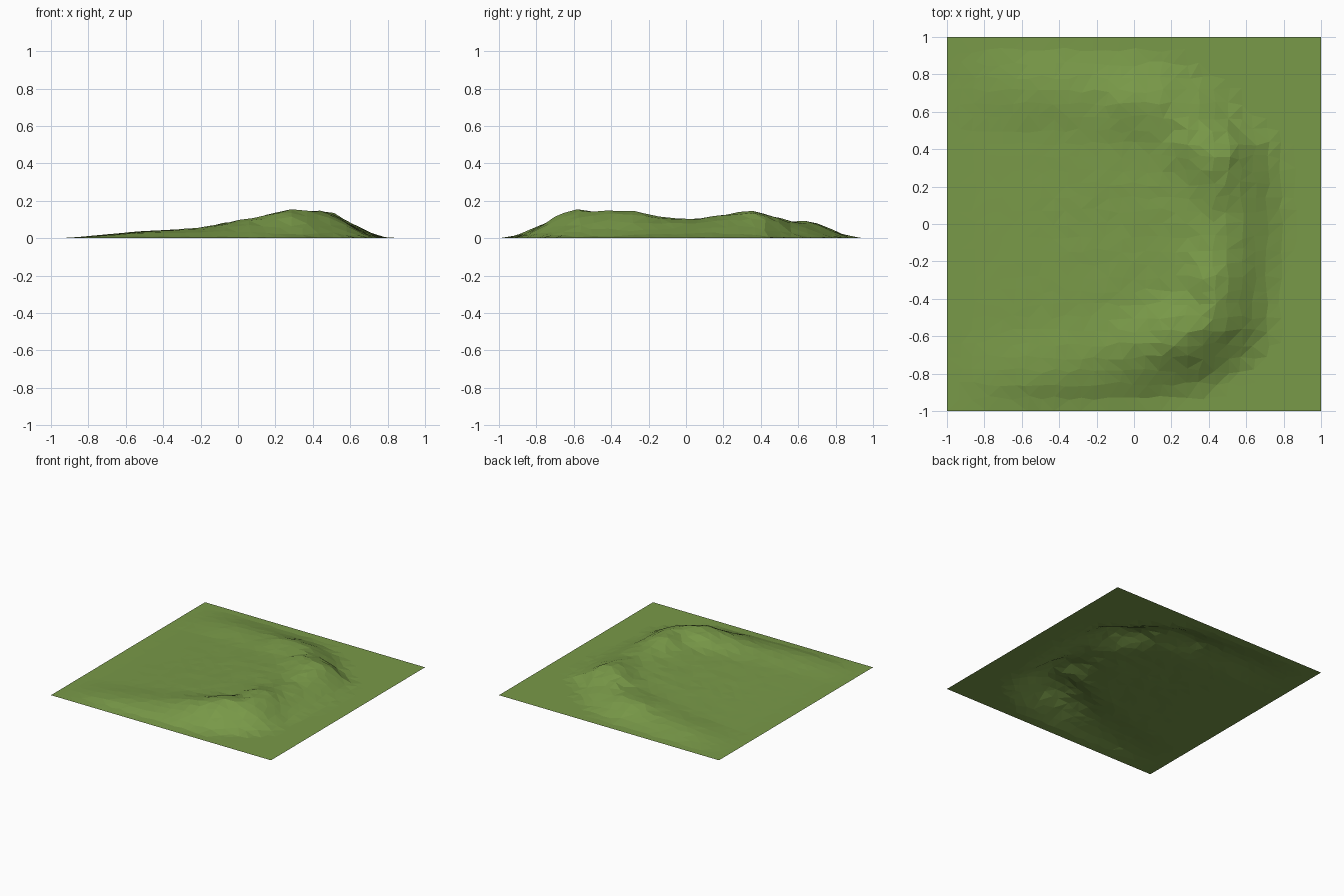
import bpy, bmesh, random
from mathutils import Vector

if "Cube" in bpy.data.objects:
    bpy.data.objects.remove(bpy.data.objects["Cube"])

random.seed(4)

# Crest of the horseshoe-shaped ridge: x, y, height
CREST = [(-0.88, -0.80, 0.004), (-0.50, -0.77, 0.035), (-0.20, -0.70, 0.056),
         (0.05, -0.65, 0.099), (0.27, -0.58, 0.158), (0.42, -0.48, 0.143),
         (0.42, -0.31, 0.148), (0.46, -0.14, 0.112), (0.48, 0.05, 0.102),
         (0.47, 0.23, 0.125), (0.44, 0.35, 0.149), (0.36, 0.42, 0.130),
         (0.29, 0.53, 0.092), (0.12, 0.62, 0.092), (0.00, 0.64, 0.090),
         (-0.20, 0.67, 0.055), (-0.50, 0.70, 0.040), (-0.88, 0.73, 0.004)]
INNER, OUTER, NORTH = 0.25, 0.35, 0.29


def blend(u):
    u = max(0.0, 1.0 - u)
    return u * u * (3 - 2 * u)


def height(x, y):
    """Gentle ramp inside the horseshoe, ridge slopes around it."""
    p = Vector((x, y))
    hits = []
    for a, b in zip(CREST, CREST[1:]):
        pa, pb = Vector(a[:2]), Vector(b[:2])
        d = pb - pa
        t = max(0.0, min(1.0, (p - pa).dot(d) / d.length_squared))
        dist = (p - pa - d * t).length
        side = d.x * (y - pa.y) - d.y * (x - pa.x)
        hits.append((dist, side > 0, a[2] + (b[2] - a[2]) * t))
    inside = min(hits)[1]
    floor, width = 0.0, NORTH if y > 0.5 else OUTER
    if inside:
        floor = 0.1 * max(0.0, (x + 0.88) / 1.36) ** 1.2
        width = INNER
    z = max(floor + (c - floor) * blend(dist / width) for dist, _, c in hits)
    # fade to the flat border
    edge = 1.0 - max(abs(x), abs(y))
    return z * min(1.0, max(0.0, edge - 0.03) / 0.08)


grass = bpy.data.materials.new("grass green")
grass.diffuse_color = (0.19, 0.32, 0.065, 1)
grass.use_nodes = True
grass.node_tree.nodes["Principled BSDF"].inputs["Base Color"].default_value = grass.diffuse_color

# Hilly ground sheet: jittered grid lifted by the height function
bm = bmesh.new()
N = 28
bmesh.ops.create_grid(bm, x_segments=N, y_segments=N, size=1.0)
for v in bm.verts:
    x, y = v.co.x, v.co.y
    if max(abs(x), abs(y)) < 0.99:
        x += random.uniform(-0.014, 0.014)
        y += random.uniform(-0.014, 0.014)
        v.co = (x, y, height(x, y) * random.uniform(0.96, 1.03))
    else:
        v.co.z = 0.0
bmesh.ops.triangulate(bm, faces=bm.faces[:], quad_method='SHORT_EDGE')
bmesh.ops.recalc_face_normals(bm, faces=bm.faces[:])
if sum(f.normal.z for f in bm.faces) < 0:
    bmesh.ops.reverse_faces(bm, faces=bm.faces[:])

mesh = bpy.data.meshes.new("hilly_ground")
bm.to_mesh(mesh)
bm.free()
mesh.materials.append(grass)
ground = bpy.data.objects.new("hilly_ground", mesh)
bpy.context.collection.objects.link(ground)
